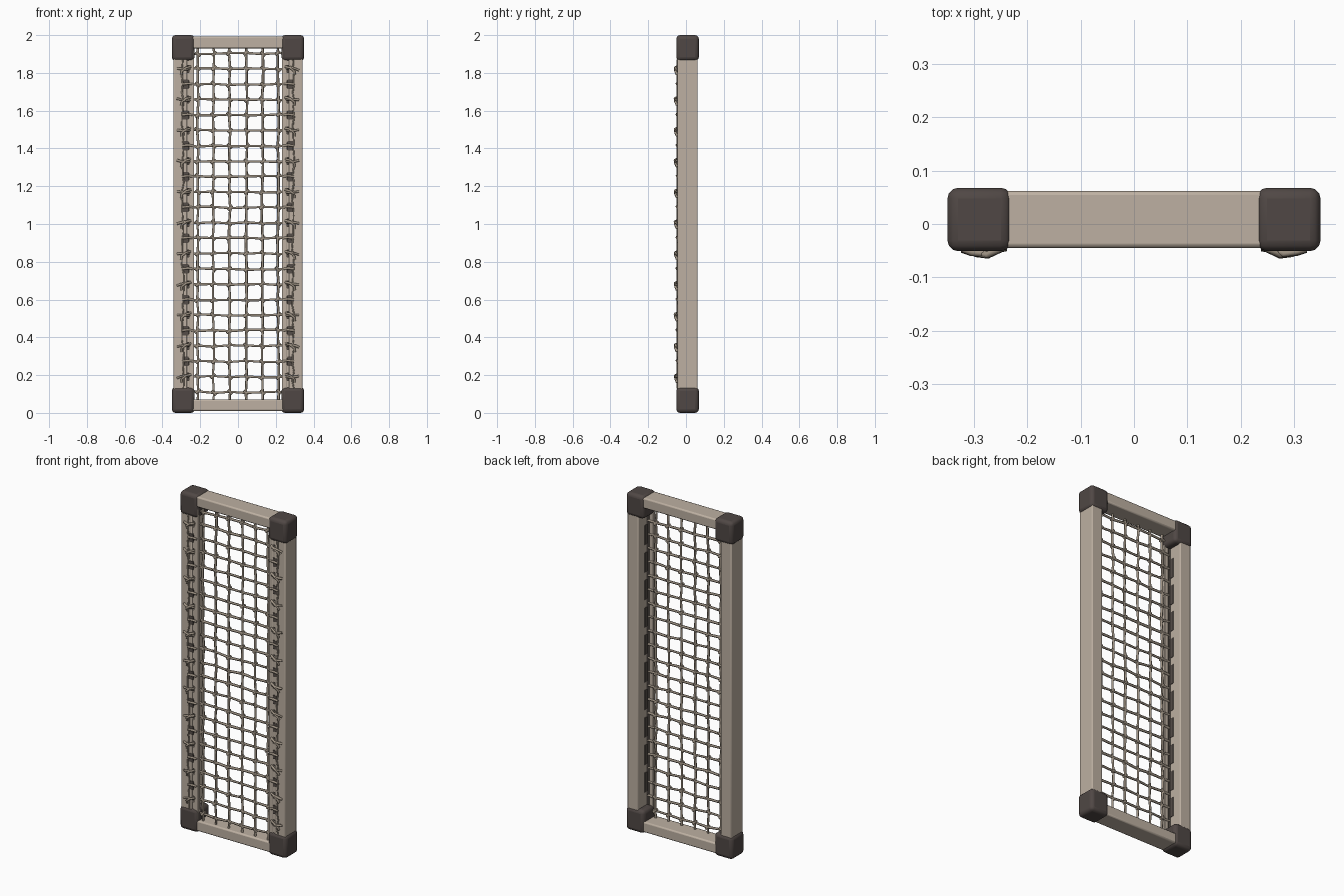
import bpy, random
from mathutils import Vector

if "Cube" in bpy.data.objects:
    bpy.data.objects.remove(bpy.data.objects["Cube"])

random.seed(4)


def material(name, rgb):
    m = bpy.data.materials.new(name)
    m.diffuse_color = (*rgb, 1)
    m.use_nodes = True
    m.node_tree.nodes["Principled BSDF"].inputs["Base Color"].default_value = m.diffuse_color
    return m


TAN = material("weathered tan", (0.51, 0.435, 0.36))
DARK = material("dark grey brown", (0.08, 0.064, 0.059))
SHADE = material("slot brown", (0.09, 0.075, 0.065))
ROPE = material("rope brown", (0.35, 0.295, 0.235))


def boxes(name, specs, mat, bevel=0.0, segments=2):
    """One object from (x0, x1, y0, y1, z0, z1) boxes."""
    verts, faces = [], []
    for x0, x1, y0, y1, z0, z1 in specs:
        x0, x1 = min(x0, x1), max(x0, x1)
        b = len(verts)
        verts += [(x, y, z) for z in (z0, z1) for x, y in ((x0, y0), (x1, y0), (x1, y1), (x0, y1))]
        quads = [(3, 2, 1, 0), (4, 5, 6, 7)] + [(i, (i + 1) % 4, (i + 1) % 4 + 4, i + 4) for i in range(4)]
        faces += [[b + i for i in q] for q in quads]
    me = bpy.data.meshes.new(name)
    me.from_pydata(verts, [], faces)
    me.materials.append(mat)
    ob = bpy.data.objects.new(name, me)
    bpy.context.collection.objects.link(ob)
    if bevel:
        mod = ob.modifiers.new("bevel", 'BEVEL')
        mod.width, mod.segments = bevel, segments
        bpy.ops.object.select_all(action='DESELECT')
        ob.select_set(True)
        bpy.context.view_layer.objects.active = ob
        bpy.ops.object.shade_smooth_by_angle(angle=0.7)
    return ob


def ropes(name, paths, radius, mat=ROPE):
    """One curve object holding many round strands."""
    cu = bpy.data.curves.new(name, 'CURVE')
    cu.dimensions = '3D'
    cu.bevel_depth, cu.bevel_resolution, cu.use_fill_caps = radius, 1, True
    for path in paths:
        sp = cu.splines.new('POLY')
        sp.points.add(len(path) - 1)
        for p, co in zip(sp.points, path):
            p.co = (*co, 1)
            p.radius = random.uniform(0.85, 1.15)
    cu.materials.append(mat)
    ob = bpy.data.objects.new(name, cu)
    bpy.context.collection.objects.link(ob)
    return ob


def jitter(a):
    return random.uniform(-a, a)


ROWS = [0.11 + i * 0.0815 for i in range(23)]
COLS = [-0.213, -0.13, -0.045, 0.045, 0.13, 0.213]
NET_Y = -0.022

# Rounded corner blocks
boxes("corner_blocks",
      [(s * 0.23, s * 0.35, -0.051, 0.068, z0, z0 + 0.136)
       for s in (-1, 1) for z0 in (0.0, 1.864)], DARK, 0.02, 3)

# Top and bottom rails
boxes("rails", [(-0.25, 0.25, -0.045, 0.062, z0, z0 + 0.062) for z0 in (0.01, 1.93)], TAN, 0.008)

for s, side in ((-1, "left"), (1, "right")):
    # Main post, with a thin lacing strip in front of its inner edge
    boxes(side + "_post", [(s * 0.27, s * 0.342, -0.045, 0.062, 0.08, 1.92)], TAN, 0.006)
    boxes(side + "_lacing_strip", [(s * 0.232, s * 0.26, -0.043, -0.022, 0.08, 1.92)], TAN, 0.003)
    # Bridges joining strip and post between the openings
    mids = [(a + b) / 2 for a, b in zip(ROWS, ROWS[1:])]
    boxes(side + "_strip_bridges",
          [(s * 0.255, s * 0.275, -0.041, -0.024, z - 0.022, z + 0.022) for z in mids], TAN)
    # Dark lacing slots: on the post front, behind the strip and on the inner wall
    boxes(side + "_front_slots",
          [(s * 0.262, s * 0.293, -0.047, -0.04, z - 0.025, z + 0.025) for z in ROWS[2:-1:2]], SHADE)
    boxes(side + "_strip_backing", [(s * 0.256, s * 0.273, -0.028, -0.02, 0.1, 1.9)], SHADE)
    boxes(side + "_inner_slots",
          [(s * 0.2675, s * 0.272, -0.022, 0.004, z - 0.058, z + 0.058) for z in ROWS[2:-1:2]], SHADE)

    # Vertical lacing cord, with ties wrapped over the post front
    ropes(side + "_lacing_cord",
          [[(s * (0.292 + jitter(0.006)), -0.046, 0.13 + i * 0.0435) for i in range(41)]], 0.0045)
    ties = []
    for z in ROWS[1:-1:2]:
        d = jitter(0.008)
        ties.append([(s * 0.262, -0.03, z), (s * 0.258, -0.046, z + d / 2), (s * 0.28, -0.056, z + d),
                     (s * 0.305, -0.053, z), (s * 0.322, -0.047, z - d)])
        ties.append([(s * 0.25, -0.046, z + 0.012), (s * 0.275, -0.058, z + 0.006),
                     (s * 0.298, -0.055, z - 0.012), (s * 0.30, -0.047, z - 0.03)])
    for z in ROWS[2:-1:2]:
        ties.append([(s * 0.24, -0.044, z), (s * 0.265, -0.049, z + 0.004), (s * 0.296, -0.047, z)])
    ropes(side + "_lacing_ties", ties, 0.0065)

# Woven net: shared, slightly uneven crossing points
grid = [[Vector((x + jitter(0.004), NET_Y + jitter(0.003), z + jitter(0.004))) for x in COLS] for z in ROWS]
across = [[(-0.262, NET_Y, z)] + [tuple(p) for p in row] + [(0.262, NET_Y, z)] for z, row in zip(ROWS, grid)]
upright = [[(x, NET_Y, 0.06)] + [tuple(grid[r][c]) for r in range(len(ROWS))] + [(x, NET_Y, 1.94)]
           for c, x in enumerate(COLS)]
ropes("net_cross_ropes", across, 0.0068)
ropes("net_upright_ropes", upright, 0.0068)

# Knots where the ropes cross
knots = []
for row in grid:
    for p in row:
        d = 0.011 * random.choice((-1, 1))
        knots.append([(p.x - 0.011, p.y - 0.002, p.z - d), tuple(p), (p.x + 0.011, p.y + 0.002, p.z + d)])
ropes("net_knots", knots, 0.0075)
